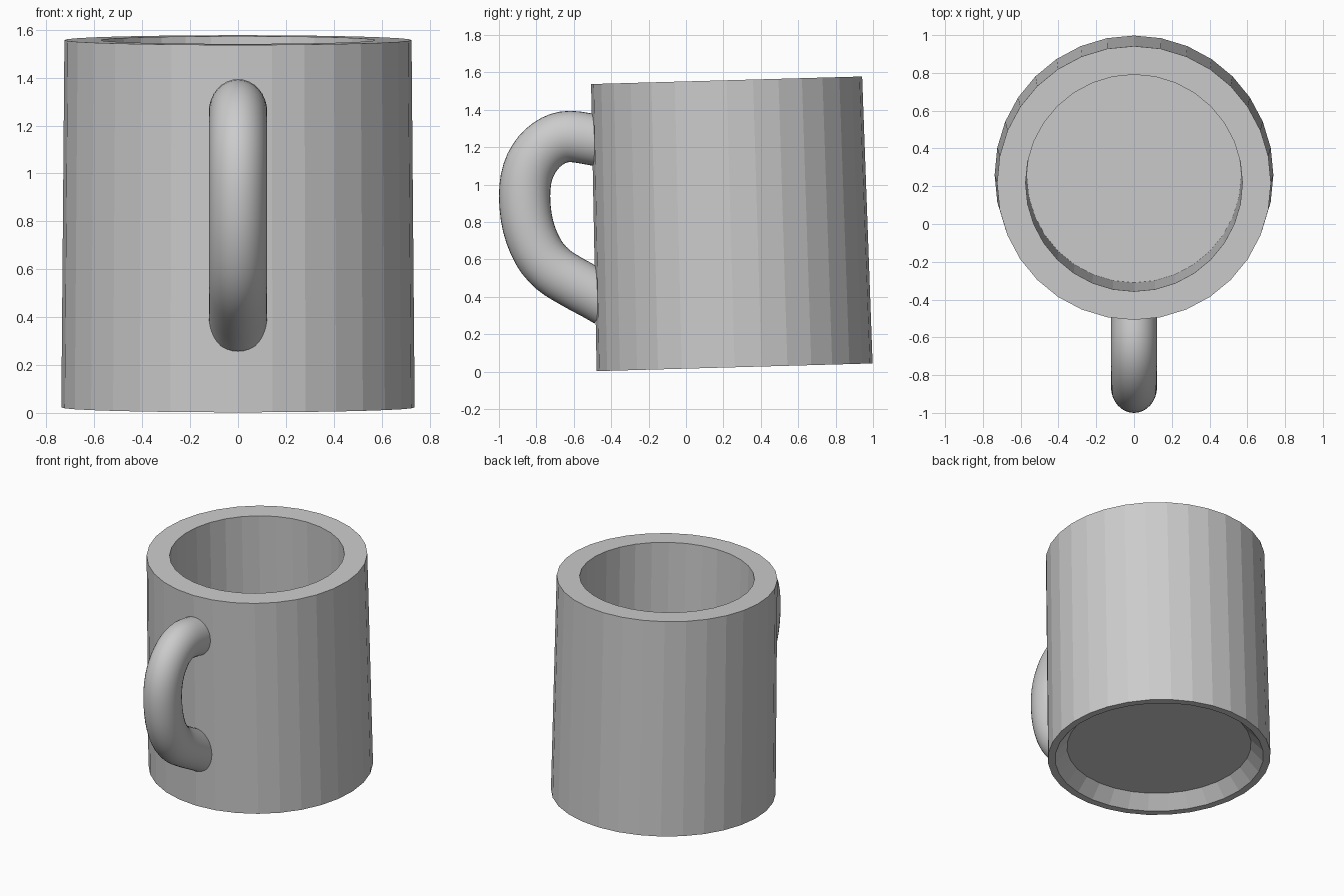
import bpy
import bmesh
from math import sin, cos, pi, radians
from mathutils import Vector

if "Cube" in bpy.data.objects:
    bpy.data.objects.remove(bpy.data.objects["Cube"], do_unlink=True)

SIDES = 32
TILT = radians(1.6)


def material(name, value):
    mat = bpy.data.materials.new(name)
    mat.use_nodes = True
    colour = (value, value, value, 1)
    mat.diffuse_color = colour
    mat.node_tree.nodes["Principled BSDF"].inputs["Base Color"].default_value = colour
    return mat


def add_object(name, bm, mat):
    bmesh.ops.recalc_face_normals(bm, faces=bm.faces)
    mesh = bpy.data.meshes.new(name)
    bm.to_mesh(mesh)
    bm.free()
    mesh.materials.append(mat)
    obj = bpy.data.objects.new(name, mesh)
    bpy.context.collection.objects.link(obj)
    return obj


def loft(rings):
    """Skin a list of point rings and cap both ends."""
    bm = bmesh.new()
    loops = [[bm.verts.new(p) for p in ring] for ring in rings]
    for a, b in zip(loops, loops[1:]):
        for i in range(len(a)):
            j = (i + 1) % len(a)
            bm.faces.new((a[i], a[j], b[j], b[i]))
    bm.faces.new(loops[0])
    bm.faces.new(loops[-1])
    return bm


def circle(radius, z):
    angles = [2 * pi * i / SIDES for i in range(SIDES)]
    return [(radius * cos(a), radius * sin(a), z) for a in angles]


def smooth_path(points, steps):
    """Catmull-Rom path through the points."""
    pts = [Vector(p) for p in points]
    pts = [2 * pts[0] - pts[1]] + pts + [2 * pts[-1] - pts[-2]]
    path = []
    for a, b, c, d in zip(pts, pts[1:], pts[2:], pts[3:]):
        for s in range(steps):
            t = s / steps
            path.append(b + 0.5 * t * (c - a + t * (2 * a - 5 * b + 4 * c - d
                                                   + t * (3 * (b - c) + d - a))))
    return path + [pts[-2]]


grey = material("plain grey", 0.6)

# Cup: recessed underside, foot ring, tapered wall, rim, hollow inside
profile = [(0.61, 0.09), (0.69, 0), (0.738, 0), (0.725, 1.535),
           (0.574, 1.535), (0.567, 0.15)]
cup = add_object("cup", loft([circle(r, z) for r, z in profile]), grey)
cup.rotation_euler.x = TILT
cup.location = (0, 0.26, 0.023)

# Handle: oval section swept along a bent path in the middle plane
path = smooth_path([(0, -0.42, 1.225), (0, -0.50, 1.24), (0, -0.62, 1.257),
                    (0, -0.71, 1.235), (0, -0.79, 1.17), (0, -0.845, 1.07),
                    (0, -0.863, 0.94), (0, -0.845, 0.78), (0, -0.79, 0.64),
                    (0, -0.71, 0.545), (0, -0.60, 0.475), (0, -0.48, 0.41),
                    (0, -0.42, 0.375)], 3)
rings = []
for i, point in enumerate(path):
    along = (path[min(i + 1, len(path) - 1)] - path[max(i - 1, 0)]).normalized()
    across = Vector((1, 0, 0))
    outward = across.cross(along)
    angles = [2 * pi * k / SIDES for k in range(SIDES)]
    rings.append([point + across * 0.122 * cos(a) + outward * 0.137 * sin(a)
                  for a in angles])
handle = add_object("handle", loft(rings), grey)
bpy.ops.object.select_all(action="DESELECT")
handle.select_set(True)
bpy.context.view_layer.objects.active = handle
bpy.ops.object.shade_smooth_by_angle(angle=radians(40))
